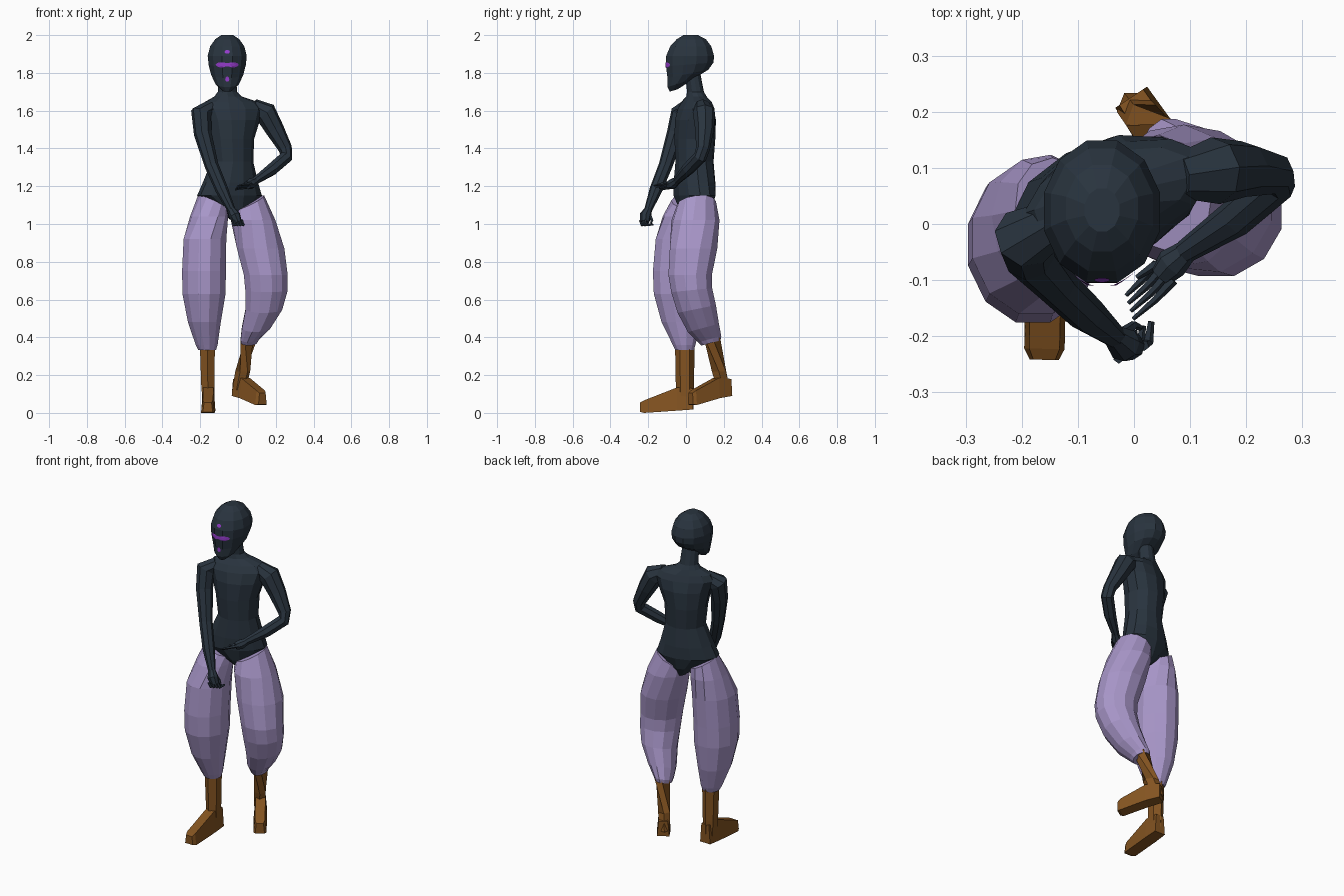
import bpy, bmesh, math
from mathutils import Vector
from mathutils.bvhtree import BVHTree


def material(name, rgb):
    m = bpy.data.materials.new(name)
    m.diffuse_color = (*rgb, 1)
    return m


SKIN = material("dark slate", (0.022, 0.034, 0.049))
CLOTH = material("lavender cloth", (0.39, 0.305, 0.58))
LEATHER = material("brown leather", (0.23, 0.088, 0.015))
PAINT = material("violet paint", (0.30, 0.045, 0.60))


def finish(name, bm, mat):
    me = bpy.data.meshes.new(name)
    bm.to_mesh(me)
    bm.free()
    me.materials.append(mat)
    ob = bpy.data.objects.new(name, me)
    bpy.context.collection.objects.link(ob)
    return ob


def add_skin(bm, rings):
    """Bridge a list of point rings and cap both ends."""
    loops = [[bm.verts.new(p) for p in r] for r in rings]
    n = len(loops[0])
    for a, b in zip(loops, loops[1:]):
        for i in range(n):
            j = (i + 1) % n
            bm.faces.new((a[i], a[j], b[j], b[i]))
    bm.faces.new(loops[0][::-1])
    bm.faces.new(loops[-1])
    bmesh.ops.recalc_face_normals(bm, faces=bm.faces)


def ellipse(x, y, z, rx, ry, yaw=0, tx=0, ty=0, n=12):
    """Horizontal ring, turned by yaw, with z slopes tx and ty."""
    c, s = math.cos(math.radians(yaw)), math.sin(math.radians(yaw))
    out = []
    for i in range(n):
        a = 2 * math.pi * (i + 0.5) / n
        u, v = rx * math.cos(a), ry * math.sin(a)
        out.append(Vector((x + u * c - v * s, y + u * s + v * c, z + tx * u + ty * v)))
    return out


def tube(bm, path, n=8):
    """Tapered limb along (x, y, z, radius) points."""
    pts = [Vector(p[:3]) for p in path]
    rings, q, last = [], None, None
    for i, p in enumerate(pts):
        t = (pts[min(i + 1, len(pts) - 1)] - pts[max(i - 1, 0)]).normalized()
        q = t.to_track_quat('Z', 'Y') if q is None else last.rotation_difference(t) @ q
        last = t
        r = path[i][3]
        rings.append([p + q @ Vector((r * math.cos(2 * math.pi * k / n),
                                      r * math.sin(2 * math.pi * k / n), 0)) for k in range(n)])
    add_skin(bm, rings)


# Torso and neck, turned towards the figure's left
bm = bmesh.new()
torso = [(-.015, .05, 1.025, .025, .055), (-.025, .05, 1.08, .09, .085),
         (-.045, .045, 1.15, .178, .105), (-.04, .045, 1.22, .15, .107),
         (-.03, .045, 1.33, .112, .1), (-.035, .047, 1.45, .122, .107),
         (-.03, .05, 1.55, .15, .105), (-.03, .052, 1.61, .175, .088),
         (-.035, .055, 1.645, .15, .07), (-.052, .055, 1.675, .075, .052),
         (-.056, .05, 1.70, .052, .044), (-.057, .035, 1.80, .046, .04)]
add_skin(bm, [ellipse(*r, yaw=19) for r in torso])
finish("torso", bm, SKIN)

# Head
bm = bmesh.new()
head = [(-.065, 1.707, .025, .022, .3), (-.032, 1.745, .064, .068, .3),
        (.01, 1.795, .088, .112, .2), (.02, 1.845, .102, .13, .08),
        (.022, 1.89, .107, .131, 0), (.025, 1.94, .094, .113, 0),
        (.028, 1.978, .066, .08, 0), (.025, 2.0, .032, .04, 0)]
add_skin(bm, [ellipse(-.057, y, z, rx, ry, ty=t) for y, z, rx, ry, t in head])
tree = BVHTree.FromBMesh(bm)
finish("head", bm, SKIN)

# Face markings, thin plates laid on the head
bm = bmesh.new()
for cx, cz, w, h in [(-.087, 1.843, .031, .014), (-.027, 1.843, .031, .014),
                     (-.057, 1.843, .012, .01), (-.057, 1.911, .014, .01),
                     (-.057, 1.767, .011, .014)]:
    rings = []
    for k in (0.5, 1):
        ring = []
        for i in range(10):
            a = 2 * math.pi * i / 10
            x, z = cx + k * w * math.cos(a), cz + k * h * math.sin(a)
            hit = tree.ray_cast(Vector((x, -1, z)), Vector((0, 1, 0)))[0]
            ring.append(bm.verts.new(hit + Vector((0, -.004, 0))))
        rings.append(ring)
    bm.faces.new(rings[0])
    for i in range(10):
        j = (i + 1) % 10
        bm.faces.new((rings[0][i], rings[1][i], rings[1][j], rings[0][j]))
bmesh.ops.recalc_face_normals(bm, faces=bm.faces)
for f in bm.faces:
    if f.normal.y > 0:
        f.normal_flip()
finish("face_markings", bm, PAINT)

# Arms
bm = bmesh.new()
tube(bm, [(-.14, .005, 1.62, .04), (-.195, -.025, 1.588, .056), (-.187, -.055, 1.48, .047),
          (-.14, -.108, 1.31, .037), (-.085, -.16, 1.18, .034), (-.035, -.2, 1.075, .021)])
finish("right_arm", bm, SKIN)
bm = bmesh.new()
tube(bm, [(.08, .085, 1.625, .04), (.145, .095, 1.59, .06), (.195, .098, 1.5, .05),
          (.25, .09, 1.4, .037), (.255, .075, 1.355, .036), (.18, .01, 1.29, .034),
          (.09, -.05, 1.228, .021)])
finish("left_arm", bm, SKIN)

# Loosely closed right hand
bm = bmesh.new()
tube(bm, [(-.038, -.198, 1.08, .02), (-.018, -.215, 1.045, .031), (-.003, -.218, 1.01, .024)])
for k in range(4):
    o = (k - 1.5) * .015
    tube(bm, [(-.005 + o, -.228 + o * .5, 1.02, .01), (.003 + o, -.222 + o * .5, .995, .009),
              (.008 + o, -.185 + o * .5, .998, .006)], 5)
tube(bm, [(-.02, -.195, 1.05, .011), (.0, -.18, 1.02, .008), (.012, -.185, 1.005, .005)], 5)
finish("right_hand", bm, SKIN)

# Open left hand
bm = bmesh.new()
tube(bm, [(.095, -.047, 1.23, .02), (.068, -.07, 1.213, .029), (.048, -.092, 1.205, .022)])
for k in range(4):
    o = (k - 1.5) * .014
    tube(bm, [(.055 + o * .7, -.085 - o * .7, 1.205 + o * .5, .01),
              (.025 + o * .6, -.118 - o * .8, 1.2 + o * .5, .007),
              (-.008 + o * .3, -.148 - o, 1.192 + o * .5, .004)], 5)
tube(bm, [(.075, -.06, 1.225, .012), (.035, -.075, 1.205, .009), (.005, -.095, 1.198, .005)], 5)
finish("left_hand", bm, SKIN)

# Baggy trouser legs: x, y, z, rx, ry, yaw, slope x, slope y
right_leg = [(-.135, .02, 1.115, .075, .1, 17, -.5), (-.153, .0, 1.04, .1, .125, 10),
             (-.175, -.025, .92, .117, .14), (-.18, -.037, .75, .12, .143),
             (-.18, -.037, .63, .118, .138), (-.178, -.025, .48, .09, .108),
             (-.166, -.01, .36, .06, .062), (-.163, -.008, .332, .048, .05)]
left_leg = [(.052, .055, 1.11, .085, .105, 17, .5), (.08, .05, 1.02, .118, .128, 10),
            (.12, .04, .87, .13, .13), (.147, .022, .73, .12, .119),
            (.151, .03, .65, .116, .112, 0, 0, .1), (.137, .057, .55, .1, .105, 0, 0, .2),
            (.095, .092, .45, .077, .085, 0, 0, .27), (.062, .125, .39, .05, .064, 0, 0, .27),
            (.058, .132, .37, .042, .052, 0, 0, .27)]
for name, rings in (("right_trouser_leg", right_leg), ("left_trouser_leg", left_leg)):
    bm = bmesh.new()
    add_skin(bm, [ellipse(*r) for r in rings])
    finish(name, bm, CLOTH)


# Boots: tapered shaft plus wedge foot
def boot(name, shaft, heel, toe, sections):
    bm = bmesh.new()
    add_skin(bm, [ellipse(*r, n=6) for r in shaft])
    h, t = Vector((*heel, 0)), Vector((*toe, 0))
    d = (t - h).normalized()
    p = Vector((-d.y, d.x, 0))
    rings = []
    for f, low, high, w in sections:
        c = h.lerp(t, f)
        rings.append([c + p * (s * w * k) + Vector((0, 0, z))
                      for s, z, k in ((-1, low, 1), (1, low, 1), (1, high, .75), (-1, high, .75))])
    add_skin(bm, rings)
    finish(name, bm, LEATHER)


boot("right_boot",
     [(-.162, -.006, .36, .046, .052), (-.16, -.006, .15, .04, .048), (-.157, -.006, .06, .036, .045)],
     (-.155, .038), (-.16, -.242),
     [(0, .018, .13, .034), (.3, .012, .135, .037), (.93, 0, .066, .036), (1, .005, .055, .026)])
boot("left_boot",
     [(.06, .137, .40, .044, .05, -30), (.025, .175, .22, .037, .046, 34),
      (.005, .2, .12, .034, .04, 34)],
     (-.005, .226), (.13, .024),
     [(0, .09, .18, .034), (.33, .078, .185, .037), (.93, .042, .118, .036), (1, .045, .105, .026)])
